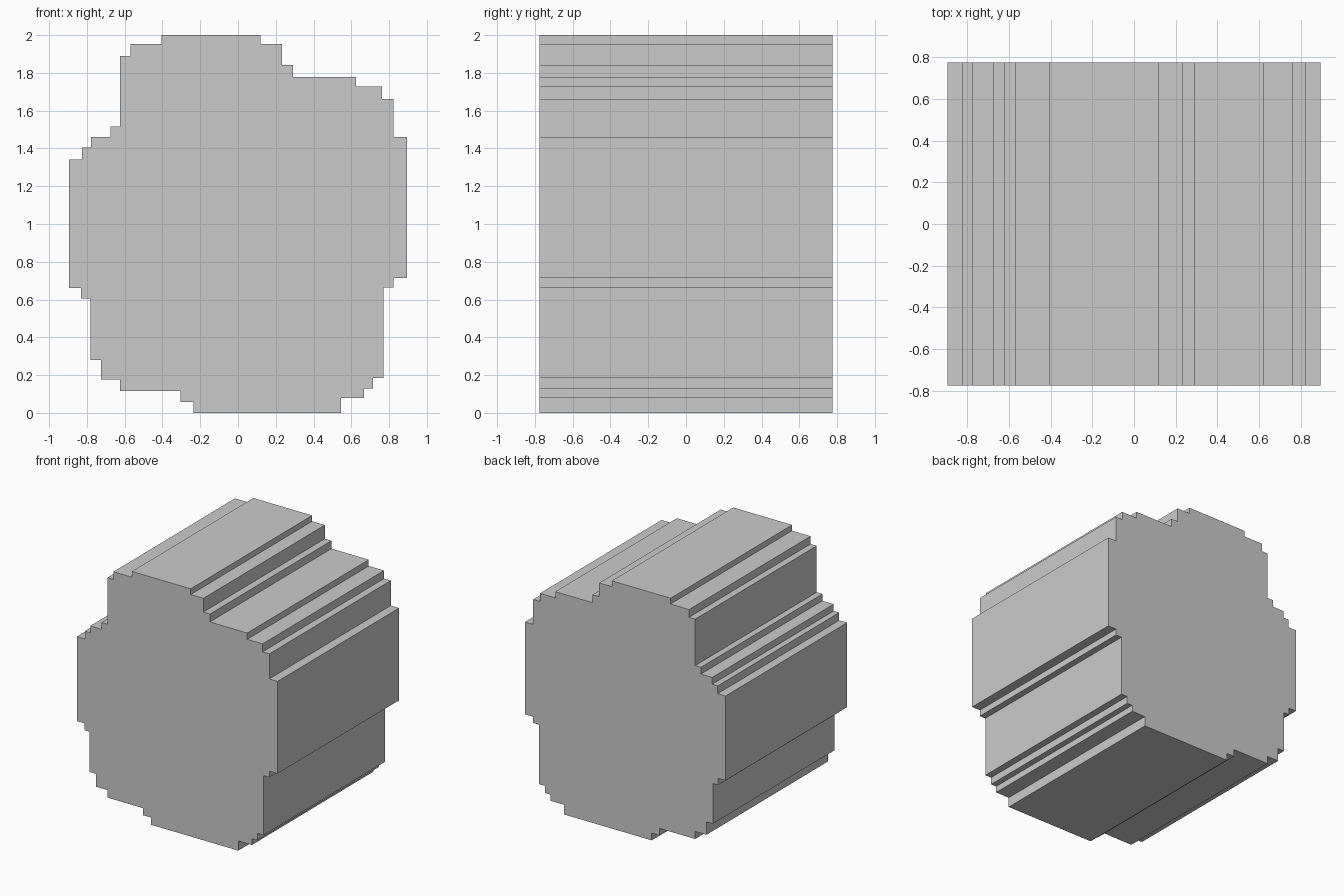
import bpy, bmesh

if "Cube" in bpy.data.objects:
    bpy.data.objects.remove(bpy.data.objects["Cube"])

HALF_DEPTH = 0.775

# Stepped outline, clockwise from the top left: each pair is a column x and the
# height z of the tread that runs from it to the next column.
STEPS = [
    # top and upper right
    (-0.405, 2.0), (0.12, 1.953), (0.233, 1.842), (0.292, 1.778),
    (0.625, 1.727), (0.762, 1.662), (0.822, 1.46),
    # lower right
    (0.896, 0.715), (0.822, 0.665), (0.77, 0.185), (0.715, 0.128),
    (0.667, 0.078), (0.546, 0.0),
    # lower left
    (-0.236, 0.058), (-0.305, 0.115), (-0.625, 0.176), (-0.726, 0.28),
    (-0.782, 0.605), (-0.83, 0.66),
    # upper left
    (-0.896, 1.342), (-0.826, 1.405), (-0.777, 1.46), (-0.676, 1.515),
    (-0.625, 1.89), (-0.57, 1.953),
]

# Expand the steps into profile corners
corners = []
for i, (x, z) in enumerate(STEPS):
    next_x = STEPS[(i + 1) % len(STEPS)][0]
    corners += [(x, z), (next_x, z)]

# Extrude the profile from front to back
bm = bmesh.new()
face = bm.faces.new([bm.verts.new((x, -HALF_DEPTH, z)) for x, z in corners])
result = bmesh.ops.extrude_face_region(bm, geom=[face], use_keep_orig=True)
moved = [g for g in result["geom"] if isinstance(g, bmesh.types.BMVert)]
bmesh.ops.translate(bm, verts=moved, vec=(0, 2 * HALF_DEPTH, 0))
bmesh.ops.recalc_face_normals(bm, faces=bm.faces)

mesh = bpy.data.meshes.new("stepped_block")
bm.to_mesh(mesh)
bm.free()
bpy.context.collection.objects.link(bpy.data.objects.new("stepped_block", mesh))
